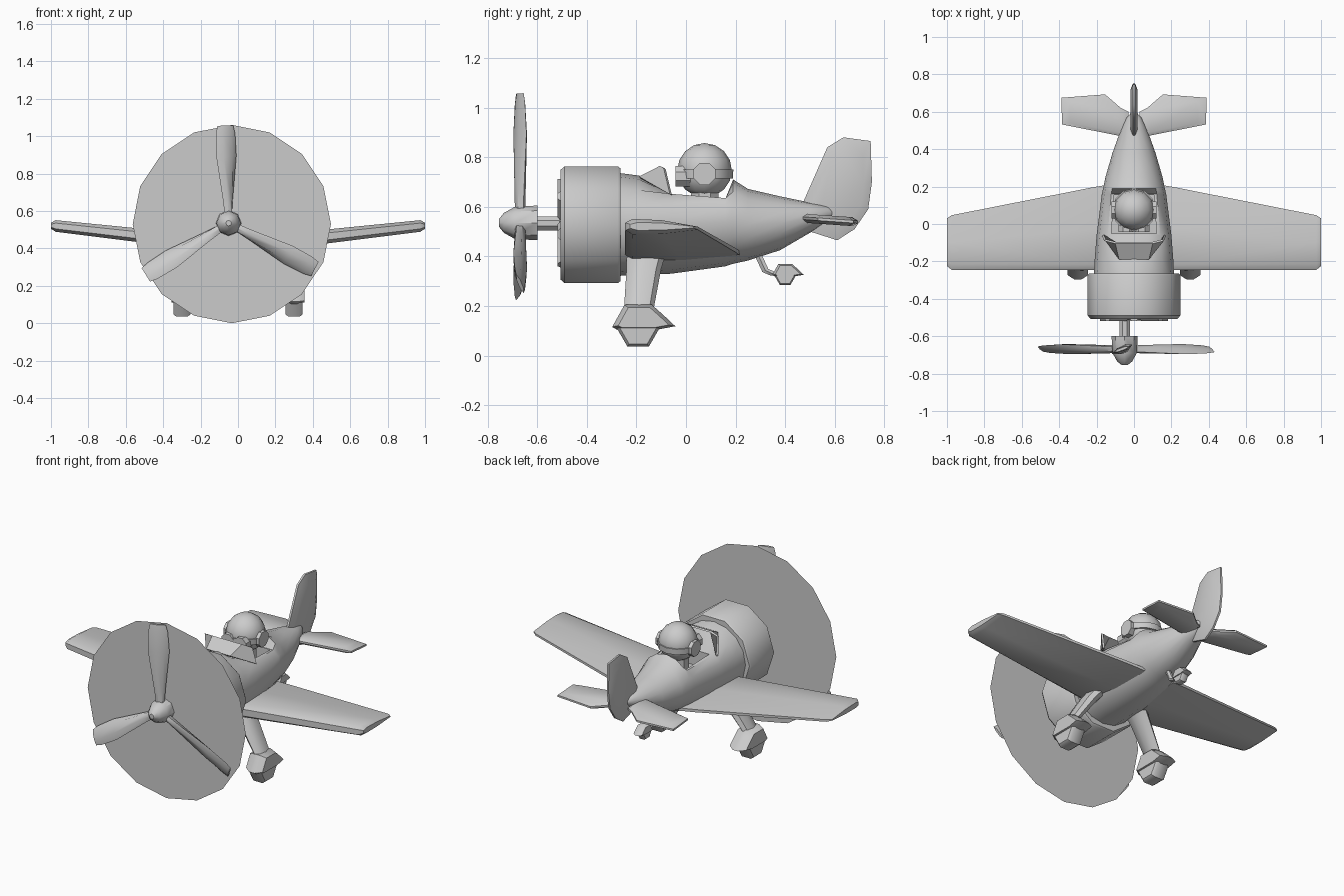
import bpy, bmesh
from math import sin, cos, pi, radians
from mathutils import Vector, Matrix

if "Cube" in bpy.data.objects:
    bpy.data.objects.remove(bpy.data.objects["Cube"])


def loft(name, rings, mirror=False, angle=40):
    """Skin a list of equal-length vertex rings and cap both ends."""
    bm = bmesh.new()
    vs = [[bm.verts.new(p) for p in r] for r in rings]
    n = len(vs[0])
    for a, b in zip(vs, vs[1:]):
        for i in range(n):
            j = (i + 1) % n
            bm.faces.new((a[i], a[j], b[j], b[i]))
    bm.faces.new(vs[0])
    bm.faces.new(vs[-1])
    bmesh.ops.remove_doubles(bm, verts=bm.verts, dist=1e-5)
    bmesh.ops.recalc_face_normals(bm, faces=bm.faces)
    me = bpy.data.meshes.new(name)
    bm.to_mesh(me)
    bm.free()
    ob = bpy.data.objects.new(name, me)
    bpy.context.collection.objects.link(ob)
    if mirror:
        ob.modifiers.new("Mirror", 'MIRROR')
    smooth(ob, angle)
    return ob


def smooth(ob, angle=40):
    bpy.ops.object.select_all(action='DESELECT')
    ob.select_set(True)
    bpy.context.view_layer.objects.active = ob
    bpy.ops.object.shade_smooth_by_angle(angle=radians(angle))


def turn(n, rx, rz, start=0.0):
    return [(rx * cos(start + 2 * pi * i / n), rz * sin(start + 2 * pi * i / n)) for i in range(n)]


def lathe(name, profile, n, cx=0.0, cz=0.53, start=0.0):
    """Turn (y, radius) pairs around a line along y."""
    return loft(name, [[(cx + a, y, cz + b) for a, b in turn(n, r, r, start)] for y, r in profile])


def rod(name, p, q, r, n=8, mirror=False):
    p, q = Vector(p), Vector(q)
    rot = (q - p).to_track_quat('Z', 'Y')
    return loft(name, [[c + rot @ Vector((a, b, 0)) for a, b in turn(n, r, r, pi / n)] for c in (p, q)], mirror)


def slab(name, outline, place, t, k=0.75, mirror=False):
    """Lens-like plate: full outline in the middle, smaller outline on both faces."""
    cu = sum(p[0] for p in outline) / len(outline)
    cv = sum(p[1] for p in outline) / len(outline)
    rings = [[place(cu + (u - cu) * s, cv + (v - cv) * s, w) for u, v in outline]
             for s, w in ((k, -t), (1, -t * 0.3), (1, t * 0.3), (k, t))]
    return loft(name, rings, mirror)


# fuselage: (y, bottom, top, half width, height limit of the cockpit sill)
sections = [(-.30, .32, .74, .215, 1), (-.19, .325, .726, .21, 1), (-.06, .33, .73, .2, .652),
            (.16, .36, .715, .172, .635), (.19, .37, .71, .165, 1), (.25, .383, .672, .153, 1),
            (.38, .425, .642, .115, 1), (.5, .495, .617, .072, 1), (.57, .54, .605, .038, 1),
            (.595, .56, .588, .015, 1)]
fuselage = loft("fuselage", [[(a, y, min((lo + hi) / 2 + b, cap)) for a, b in turn(16, w, (hi - lo) / 2, pi / 2)]
                             for y, lo, hi, w, cap in sections])

# cockpit pit
pit = loft("cockpit_cutter", [[(-w, -.05, z), (w, -.05, z), (w * .9, .155, z), (-w * .9, .155, z)]
                              for z, w in ((.56, .12), (.85, .12))])
cut = fuselage.modifiers.new("Pit", 'BOOLEAN')
cut.operation, cut.object, cut.solver = 'DIFFERENCE', pit, 'EXACT'
bpy.context.view_layer.objects.active = fuselage
bpy.ops.object.modifier_apply(modifier="Pit")
bpy.data.objects.remove(pit)
smooth(fuselage)

# windscreen: three panels
bm = bmesh.new()
v = [bm.verts.new(p) for p in ((-.17, -.065, .65), (-.08, -.19, .722), (.08, -.19, .722), (.17, -.065, .65),
                               (-.16, -.09, .755), (-.1, -.105, .765), (.1, -.105, .765), (.16, -.09, .755))]
for i in range(3):
    bm.faces.new((v[i], v[i + 1], v[i + 5], v[i + 4]))
me = bpy.data.meshes.new("windscreen")
bm.to_mesh(me)
bm.free()
screen = bpy.data.objects.new("windscreen", me)
bpy.context.collection.objects.link(screen)
screen.modifiers.new("Thick", 'SOLIDIFY').thickness = .012

# engine cowl and radial engine
lathe("cowl", [(-.265, .19), (-.265, .24), (-.275, .2475), (-.49, .2475), (-.507, .232),
               (-.507, .195), (-.44, .185), (-.44, 0)], 10, cz=.5275)
lathe("crankcase", [(-.43, .09), (-.49, .085), (-.512, .06), (-.512, 0)], 10)
for i in range(7):
    d = Vector((sin(2 * pi * i / 7), 0, cos(2 * pi * i / 7)))
    c = Vector((0, -.488, .53))
    rod(f"engine_cylinder_{i + 1}", c + d * .06, c + d * .182, .033)

# propeller: shaft, spinner, three blades and spinning disc
HUB = Vector((-.05, -.67, .535))
rod("propeller_shaft", (-.05, -.62, .533), (-.05, -.44, .533), .03)
lathe("spinner", [(-.755, .015), (-.735, .04), (-.69, .065), (-.6, .07)], 8, cx=-.05, cz=.535)
for i in range(3):
    spin = Matrix.Rotation(radians(-2 + 120 * i), 3, 'Y')
    rings = []
    for r, w, t, a in ((.03, .022, .018, 35), (.12, .03, .018, 32), (.36, .06, .017, 26),
                       (.48, .055, .012, 22), (.522, .045, .007, 20)):
        ca, sa = cos(radians(a)), sin(radians(a))
        prof = [(-w, 0), (-w * .4, t), (w * .5, t), (w, 0), (w * .5, -t), (-w * .4, -t)]
        rings.append([HUB + spin @ Vector((u * ca - q * sa, u * sa + q * ca, r)) for u, q in prof])
    loft(f"propeller_blade_{i + 1}", rings)
bpy.ops.mesh.primitive_circle_add(vertices=16, radius=.53, fill_type='NGON',
                                  location=(-.033, -.635, .53), rotation=(pi / 2, 0, 0))
bpy.context.object.name = "propeller_disc"

# wings: (x, bottom, thickness, leading y, trailing y)
rings = []
for x, z, t, yl, yt in ((.1, .38, .085, -.247, .215), (.2, .392, .082, -.247, .2),
                        (.975, .489, .062, -.245, .047), (1.0, .505, .032, -.225, .03)):
    c = yt - yl
    rings.append([(x, yl, z + t * .25), (x, yl, z + t * .75), (x, yl + .03, z + t),
                  (x, yl + c * .5, z + t * .92), (x, yt, z + t * .5), (x, yt, z + t * .3),
                  (x, yl + c * .5, z + t * .02), (x, yl + .03, z)])
loft("wings", rings, True)

# tail surfaces
slab("tailplane", [(.03, .465), (.07, .47), (.385, .532), (.388, .675), (.155, .693), (.07, .62), (.03, .6)],
     lambda u, q, w: (u, q, .552 - (q - .5) * .07 + w), .018, .8, True)
slab("tail_fin", [(.46, .59), (.57, .84), (.635, .88), (.745, .865), (.75, .7), (.735, .59),
                  (.68, .51), (.61, .465), (.5, .5)], lambda u, q, w: (w, u, q), .02, .72)


# wheels with fairings
def wheel_set(prefix, cx, cy, cz, s, mirror):
    slab(prefix + "_fairing", [(-.105, .005), (-.055, .095), (.055, .095), (.1, .055), (.15, .008),
                               (.075, -.006), (-.085, -.006)],
         lambda u, q, w: (cx + w, cy + u * s, cz + q * s), .055 * s, .8, mirror)
    loft(prefix + "_wheel", [[(cx + dx * s, cy + a * k * s, cz + b * k * s) for a, b in turn(6, .086, .086)]
                             for dx, k in ((-.045, .85), (-.03, 1), (.03, 1), (.045, .85))], mirror)


wheel_set("main", .3, -.193, .11, 1, True)
wheel_set("tail", 0, .4, .322, .5, False)

# main gear struts
loft("main_struts", [[(x + a, (y0 + y1) / 2 + b * (y1 - y0), z) for a, b in turn(8, t, .5)]
                     for x, z, y0, y1, t in ((.15, .4, -.24, -.085, .05), (.19, .35, -.24, -.1, .045),
                                             (.295, .19, -.25, -.13, .032))], True)

# tail wheel strut
loft("tail_strut", [[(a, y + b, z + b * .5) for a, b in turn(6, .014, .014)]
                    for y, z in ((.28, .43), (.32, .343), (.35, .33), (.4, .325))])

# pilot: head, neck, ear pads, goggles
bpy.ops.mesh.primitive_uv_sphere_add(segments=12, ring_count=8, radius=.11, location=(0, .075, .747))
bpy.context.object.name = "pilot_head"
smooth(bpy.context.object, 60)
rod("pilot_neck", (0, .075, .55), (0, .075, .68), .06)
rod("ear_pads", (.08, .075, .733), (.12, .075, .733), .048, mirror=True)
rod("goggles", (.042, .03, .723), (.042, -.042, .723), .044, mirror=True)
loft("goggle_strap", [[(a, .075 + b, z) for a, b in turn(12, r, r)]
                      for z, r in ((.715, .1), (.715, .114), (.75, .116), (.75, .1))])
